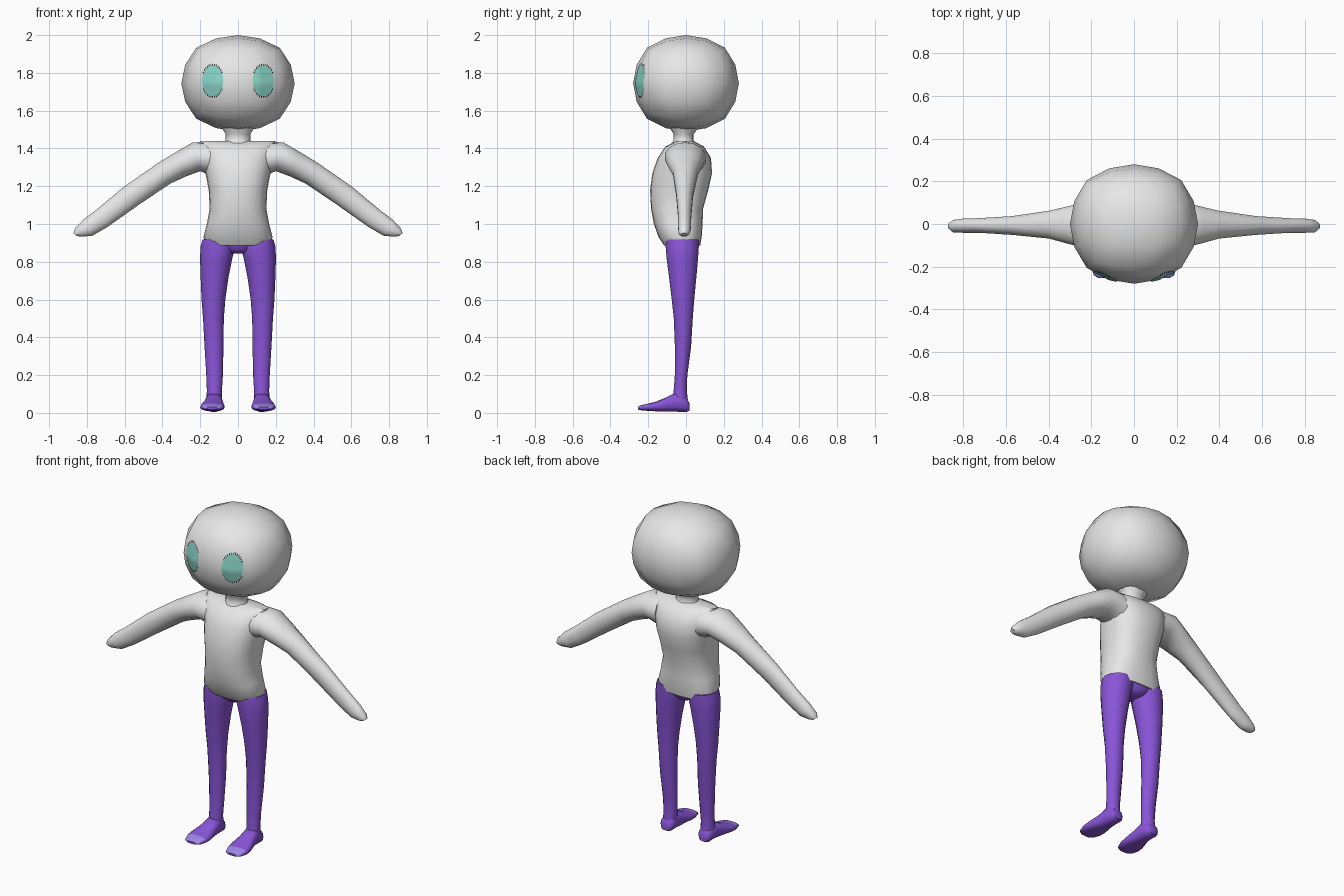
import bpy, bmesh, math
from mathutils import Vector
from mathutils.bvhtree import BVHTree

if "Cube" in bpy.data.objects:
    bpy.data.objects.remove(bpy.data.objects["Cube"])


def material(name, rgb):
    m = bpy.data.materials.new(name)
    m.diffuse_color = (*rgb, 1)
    m.use_nodes = True
    m.node_tree.nodes["Principled BSDF"].inputs["Base Color"].default_value = m.diffuse_color
    return m


SKIN = material("pale_grey", (0.8, 0.8, 0.8))
PURPLE = material("purple", (0.25, 0.09, 0.68))
LILAC = material("lilac", (0.37, 0.25, 0.85))
TEAL = material("teal", (0.25, 0.65, 0.57))
DARK = material("near_black", (0.02, 0.02, 0.02))


def finish(name, bm, mats, angle=50):
    bmesh.ops.recalc_face_normals(bm, faces=bm.faces)
    mesh = bpy.data.meshes.new(name)
    bm.to_mesh(mesh)
    bm.free()
    ob = bpy.data.objects.new(name, mesh)
    bpy.context.collection.objects.link(ob)
    for m in mats:
        mesh.materials.append(m)
    bpy.ops.object.select_all(action='DESELECT')
    ob.select_set(True)
    bpy.context.view_layer.objects.active = ob
    bpy.ops.object.shade_smooth_by_angle(angle=math.radians(angle))
    return ob


def loft(rings, n=16, power=2.0):
    """Skin a tube over rings given as (centre, half axis u, half axis v)."""
    bm = bmesh.new()
    rows = []
    for c, u, v in rings:
        row = []
        for i in range(n):
            a = 2 * math.pi * i / n
            ca, sa = math.cos(a), math.sin(a)
            cu = math.copysign(abs(ca) ** (2 / power), ca)
            sv = math.copysign(abs(sa) ** (2 / power), sa)
            row.append(bm.verts.new(Vector(c) + Vector(u) * cu + Vector(v) * sv))
        rows.append(row)
    for r, s in zip(rows, rows[1:]):
        for i in range(n):
            j = (i + 1) % n
            bm.faces.new((r[i], r[j], s[j], s[i]))
    bm.faces.new(rows[0])
    bm.faces.new(rows[-1])
    return bm


def upright(rows):
    """Rows of (z, x0, x1, y0, y1) become horizontal rings."""
    return [(((x0 + x1) / 2, (y0 + y1) / 2, z), ((x1 - x0) / 2, 0, 0), (0, (y1 - y0) / 2, 0))
            for z, x0, x1, y0, y1 in rows]


# Head: rounded cube
bm = bmesh.new()
bmesh.ops.create_cube(bm, size=2)
bmesh.ops.subdivide_edges(bm, edges=bm.edges[:], cuts=3, use_grid_fill=True)
for v in bm.verts:
    t = Vector([math.tan(c * math.pi / 4) for c in v.co])
    d = t.normalized() * (0.9 + 0.1 * t.length)
    v.co = (d.x * 0.3, d.y * 0.28, 1.745 + d.z * 0.255)
bmesh.ops.recalc_face_normals(bm, faces=bm.faces)
head_tree = BVHTree.FromBMesh(bm)
finish("head", bm, [SKIN], 60)

# Neck
finish("neck", loft(upright([
    (1.42, -0.075, 0.075, -0.08, 0.055), (1.445, -0.065, 0.065, -0.065, 0.04),
    (1.475, -0.065, 0.065, -0.065, 0.04), (1.53, -0.1, 0.1, -0.1, 0.08)])), [SKIN])

# Torso, with the hem rising at the hips
bm = loft(upright([
    (0.885, -0.178, 0.178, -0.115, 0.075), (0.93, -0.183, 0.183, -0.145, 0.083),
    (1.0, -0.165, 0.165, -0.17, 0.088), (1.08, -0.15, 0.15, -0.185, 0.09),
    (1.18, -0.155, 0.155, -0.19, 0.118), (1.27, -0.172, 0.172, -0.178, 0.138),
    (1.35, -0.185, 0.185, -0.15, 0.132), (1.41, -0.195, 0.195, -0.11, 0.095),
    (1.44, -0.2, 0.2, -0.05, 0.04)]), 24, 2.4)
for v in bm.verts:
    if v.co.z < 0.89:
        v.co.z += 0.03 * max(0, min(1, (abs(v.co.x) - 0.11) / 0.07))
finish("torso", bm, [SKIN])

# Pelvis between the legs
finish("pelvis", loft(upright([
    (0.845, -0.04, 0.04, -0.07, 0.04), (0.865, -0.09, 0.09, -0.095, 0.06),
    (0.9, -0.15, 0.15, -0.1, 0.065)])), [PURPLE])

LEG = [(0.06, 0.085, 0.167, -0.075, 0.012), (0.12, 0.085, 0.165, -0.066, 0.005),
       (0.2, 0.08, 0.168, -0.06, 0.008), (0.35, 0.077, 0.177, -0.06, 0.028),
       (0.5, 0.075, 0.185, -0.066, 0.037), (0.6, 0.067, 0.193, -0.077, 0.045),
       (0.72, 0.05, 0.198, -0.092, 0.057), (0.82, 0.03, 0.201, -0.105, 0.066),
       (0.88, 0.015, 0.198, -0.11, 0.07), (0.918, 0.02, 0.188, -0.108, 0.07)]
# Foot rows: y, x0, x1, z0, z1
FOOT = [(0.018, 0.1, 0.155, 0.012, 0.05), (0.005, 0.087, 0.167, 0.005, 0.08),
        (-0.05, 0.083, 0.17, 0.005, 0.11), (-0.1, 0.078, 0.18, 0.006, 0.085),
        (-0.16, 0.07, 0.198, 0.008, 0.06), (-0.2, 0.072, 0.2, 0.01, 0.05),
        (-0.24, 0.085, 0.188, 0.014, 0.04), (-0.253, 0.105, 0.168, 0.018, 0.032)]
# Arm rows: top x, z, bottom x, z, y centre, y half width
ARM = [(0.14, 1.435, 0.13, 1.25, 0, 0.105), (0.24, 1.432, 0.2, 1.28, -0.005, 0.11),
       (0.33, 1.38, 0.28, 1.25, -0.005, 0.09), (0.42, 1.325, 0.36, 1.213, -0.003, 0.067),
       (0.6, 1.2, 0.53, 1.098, -0.007, 0.045), (0.75, 1.075, 0.69, 0.985, -0.007, 0.035),
       (0.82, 1.022, 0.77, 0.938, -0.008, 0.034), (0.862, 0.977, 0.825, 0.933, -0.01, 0.03),
       (0.872, 0.952, 0.852, 0.936, -0.01, 0.016)]

for side, s in (("right", 1), ("left", -1)):
    # Leg
    rows = [(z, s * a, s * b, c, d) for z, a, b, c, d in LEG]
    finish(side + "_leg", loft(upright(rows), 14), [PURPLE])

    # Foot with a pale toe patch on top
    bm = loft([((s * (a + b) / 2, y, (c + d) / 2), ((b - a) / 2, 0, 0), (0, 0, (d - c) / 2))
               for y, a, b, c, d in FOOT], 14, 2.5)
    bmesh.ops.recalc_face_normals(bm, faces=bm.faces)
    for f in bm.faces:
        c = f.calc_center_median()
        if c.y < -0.2 and f.normal.z > 0.1 and abs(abs(c.x) - 0.136) < 0.05:
            f.material_index = 1
    finish(side + "_foot", bm, [PURPLE, LILAC])

    # Arm
    finish(side + "_arm", loft([
        ((s * (tx + bx) / 2, yc, (tz + bz) / 2), (s * (tx - bx) / 2, 0, (tz - bz) / 2), (0, yh, 0))
        for tx, tz, bx, bz, yc, yh in ARM], 14), [SKIN])

    # Eye laid on the face, with short dark lashes above and below
    def on_face(r, a, lift):
        p = Vector((s * 0.134 + r * 0.056 * math.cos(a), -1, 1.758 + r * 0.084 * math.sin(a)))
        return head_tree.ray_cast(p, Vector((0, 1, 0)))[0] + Vector((0, -lift, 0))

    bm = bmesh.new()
    n = 32
    rings = [[bm.verts.new(on_face(r, 2 * math.pi * i / n, 0.004)) for i in range(n)]
             for r in (0.25, 0.5, 0.75, 1)]
    bm.faces.new(rings[0])
    for p, q in zip(rings, rings[1:]):
        for i in range(n):
            j = (i + 1) % n
            bm.faces.new((p[i], p[j], q[j], q[i]))
    finish(side + "_eye", bm, [TEAL])

    bm = bmesh.new()
    for mid in (math.pi / 2, -math.pi / 2):
        for k in range(-6, 7):
            a = mid + k * 0.17
            bm.faces.new([bm.verts.new(on_face(r, a + da, 0.005))
                          for r, da in ((0.97, -0.05), (0.97, 0.05), (1.09, 0.03), (1.09, -0.03))])
    finish(side + "_lashes", bm, [DARK])
